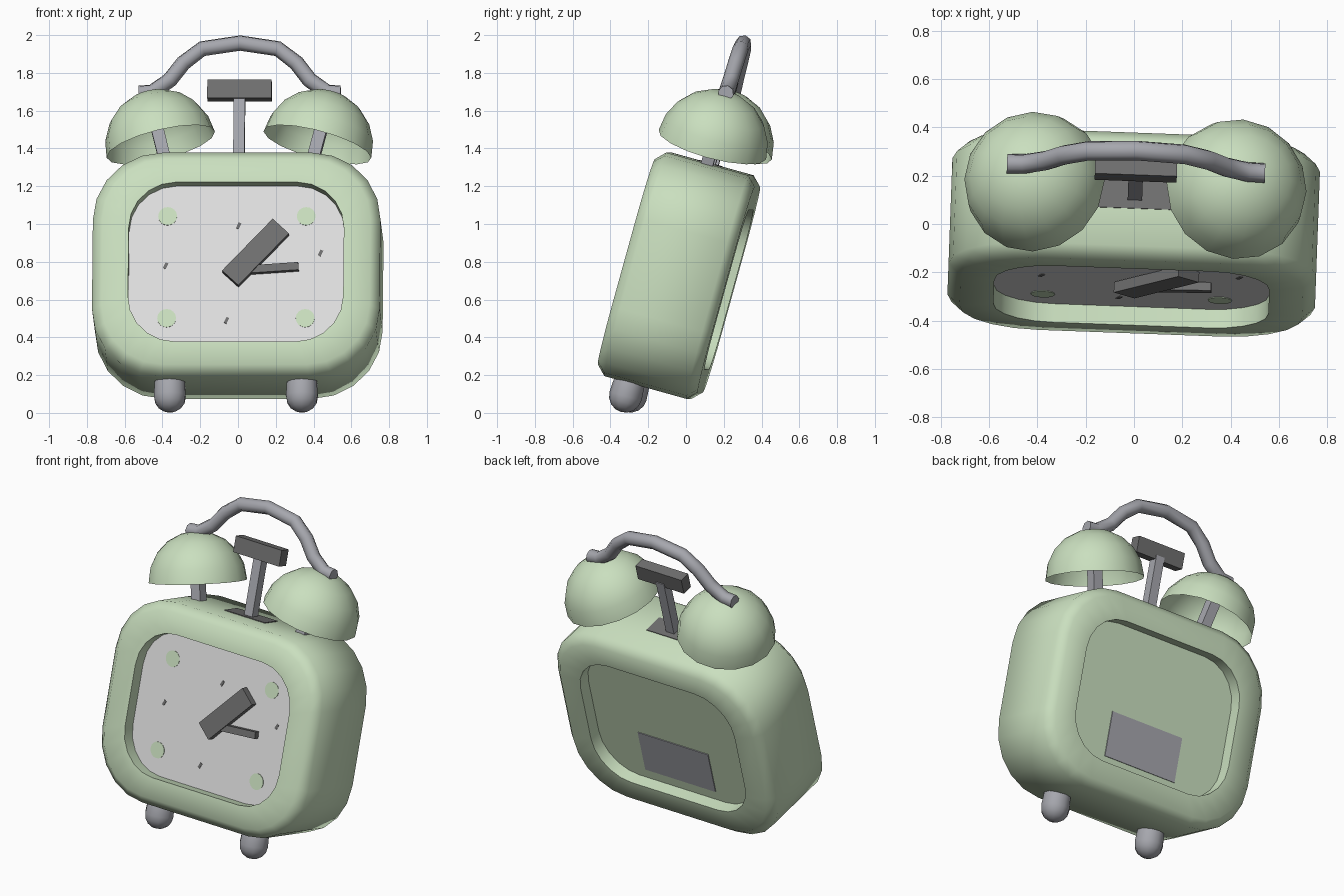
import bpy, bmesh, math
from mathutils import Matrix

cube = bpy.data.objects.get("Cube")
if cube:
    bpy.data.objects.remove(cube, do_unlink=True)

# The whole clock leans back and is turned slightly
TILT = Matrix.Rotation(math.radians(-2.1), 4, 'Z') @ Matrix.Rotation(math.radians(-15.5), 4, 'X')
MID = -0.23            # depth of the centre plane
FLOOR = 0.195          # recess floors, measured from the centre plane
RIM = 0.275            # front and back rims, measured from the centre plane
CENTRE = 0.69          # height of the body centre


def material(name, r, g, b):
    m = bpy.data.materials.new(name)
    m.use_nodes = True
    m.diffuse_color = (r, g, b, 1)
    m.node_tree.nodes["Principled BSDF"].inputs["Base Color"].default_value = (r, g, b, 1)
    return m


GREEN = material("pale green", 0.59, 0.74, 0.52)
DIAL = material("light grey", 0.74, 0.74, 0.74)
STEEL = material("steel grey", 0.38, 0.385, 0.42)
DARK = material("dark grey", 0.16, 0.16, 0.16)


def add(name, bm, mats, x=0, y=MID, z=0, turn=0, smooth=None):
    """Make an object; turn is a rotation in the plane of the dial."""
    bmesh.ops.recalc_face_normals(bm, faces=bm.faces)
    mesh = bpy.data.meshes.new(name)
    bm.to_mesh(mesh)
    bm.free()
    ob = bpy.data.objects.new(name, mesh)
    bpy.context.collection.objects.link(ob)
    for m in mats:
        mesh.materials.append(m)
    ob.matrix_world = TILT @ Matrix.Translation((x, y, z)) @ Matrix.Rotation(math.radians(turn), 4, 'Y')
    if smooth:
        bpy.ops.object.select_all(action='DESELECT')
        ob.select_set(True)
        bpy.context.view_layer.objects.active = ob
        bpy.ops.object.shade_smooth_by_angle(angle=math.radians(smooth))
    return ob


def box(name, mat, size, x=0, y=MID, z=0, turn=0):
    bm = bmesh.new()
    bmesh.ops.create_cube(bm, size=1)
    bmesh.ops.scale(bm, vec=size, verts=bm.verts)
    return add(name, bm, [mat], x, y, z, turn)


def rounded_ring(bm, w, h, r, y, steps=5):
    """Ring of vertices on a rounded rectangle with half sizes w and h."""
    ring = []
    for i, (sx, sz) in enumerate([(1, 1), (-1, 1), (-1, -1), (1, -1)]):
        for k in range(steps + 1):
            a = math.pi / 2 * (i + k / steps)
            ring.append(bm.verts.new((sx * (w - r) + r * math.cos(a), y,
                                      sz * (h - r) + r * math.sin(a))))
    return ring


# Body: lofted rounded rectangle with a recess in the front and the back
inner, shoulder, outer = (0.57, 0.438, 0.25), (0.71, 0.564, 0.33), (0.762, 0.614, 0.37)
sections = [(inner, -FLOOR), (inner, -RIM), (shoulder, -RIM), (outer, 0.05 - RIM),
            (outer, RIM - 0.05), (shoulder, RIM), (inner, RIM), (inner, FLOOR)]
bm = bmesh.new()
rings = [rounded_ring(bm, *s, y) for s, y in sections]
for a, b in zip(rings, rings[1:]):
    for i in range(len(a)):
        j = (i + 1) % len(a)
        bm.faces.new((a[i], a[j], b[j], b[i]))
bm.faces.new(rings[0]).material_index = 1
bm.faces.new(rings[-1])
add("body", bm, [GREEN, DIAL], z=CENTRE, smooth=50)

# Dial dots
dial_y = MID - FLOOR
for sx in (-1, 1):
    for sz in (-1, 1):
        bm = bmesh.new()
        bmesh.ops.create_cone(bm, cap_ends=True, segments=16, radius1=0.05, radius2=0.05, depth=0.004,
                              matrix=Matrix.Rotation(math.pi / 2, 4, 'X'))
        add("dial_dot", bm, [GREEN], sx * 0.367, dial_y - 0.001, CENTRE - 0.008 + sz * 0.28)

# Small hour ticks
for x, z in [(0.01, 0.91), (0.445, 0.76), (-0.05, 0.39), (-0.375, 0.69)]:
    box("hour_tick", DARK, (0.016, 0.004, 0.034), x, dial_y - 0.001, z, 25)

# Hands
box("wide_hand", DARK, (0.389, 0.045, 0.118), 0.102, dial_y - 0.03, 0.752, -47)
box("thin_hand", DARK, (0.30, 0.035, 0.042), 0.18, dial_y - 0.025, 0.668, -4)

# Battery cover and plate under the hammer
box("battery_cover", STEEL, (0.52, 0.006, 0.28), 0, MID + FLOOR + 0.002, 0.455)
box("hammer_plate", DARK, (0.30, 0.13, 0.006), z=CENTRE + 0.615)

# Hammer
box("hammer_post", STEEL, (0.06, 0.06, 0.40), z=1.48)
box("hammer_head", DARK, (0.34, 0.07, 0.10), y=MID - 0.01, z=1.705)

for side, word in ((-1, "right"), (1, "left")):
    # Bell: open half sphere tipped outward
    bm = bmesh.new()
    bmesh.ops.create_uvsphere(bm, u_segments=16, v_segments=10, radius=0.295)
    bmesh.ops.bisect_plane(bm, geom=bm.verts[:] + bm.edges[:] + bm.faces[:], plane_co=(0, 0, 0),
                           plane_no=(0, 0, -1), clear_outer=True)
    add(word + "_bell", bm, [GREEN], side * 0.415, MID, 1.41, side * 14, smooth=60)
    # Post through the bell
    box(word + "_bell_post", STEEL, (0.065, 0.065, 0.42), side * 0.425, MID, 1.46, side * 14)
    # Foot: cylinder with a round end
    bm = bmesh.new()
    bmesh.ops.create_uvsphere(bm, u_segments=10, v_segments=8, radius=0.088)
    for v in bm.verts:
        if v.co.z > 0.01:
            v.co.z += 0.08
    add(word + "_foot", bm, [STEEL], side * 0.35, -0.32, 0.004, smooth=60)

# Handle: bent tube between the bell tops
half = [(0.535, 1.692), (0.46, 1.70), (0.37, 1.765), (0.30, 1.858), (0.20, 1.937)]
path = [(-x, z) for x, z in half] + [(0, 1.968)] + half[::-1]
bm = bmesh.new()
rings = []
for i, (x, z) in enumerate(path):
    x0, z0 = path[max(i - 1, 0)]
    x1, z1 = path[min(i + 1, len(path) - 1)]
    slope = 0 if i in (0, len(path) - 1) else math.atan2(z1 - z0, x1 - x0)
    ring = []
    for k in range(8):
        a = math.tau * k / 8
        up = 0.042 * math.sin(a)
        ring.append(bm.verts.new((x - up * math.sin(slope), 0.042 * math.cos(a), z + up * math.cos(slope))))
    rings.append(ring)
for a, b in zip(rings, rings[1:]):
    for k in range(8):
        j = (k + 1) % 8
        bm.faces.new((a[k], a[j], b[j], b[k]))
bm.faces.new(rings[0])
bm.faces.new(rings[-1])
add("handle", bm, [STEEL], smooth=60)
